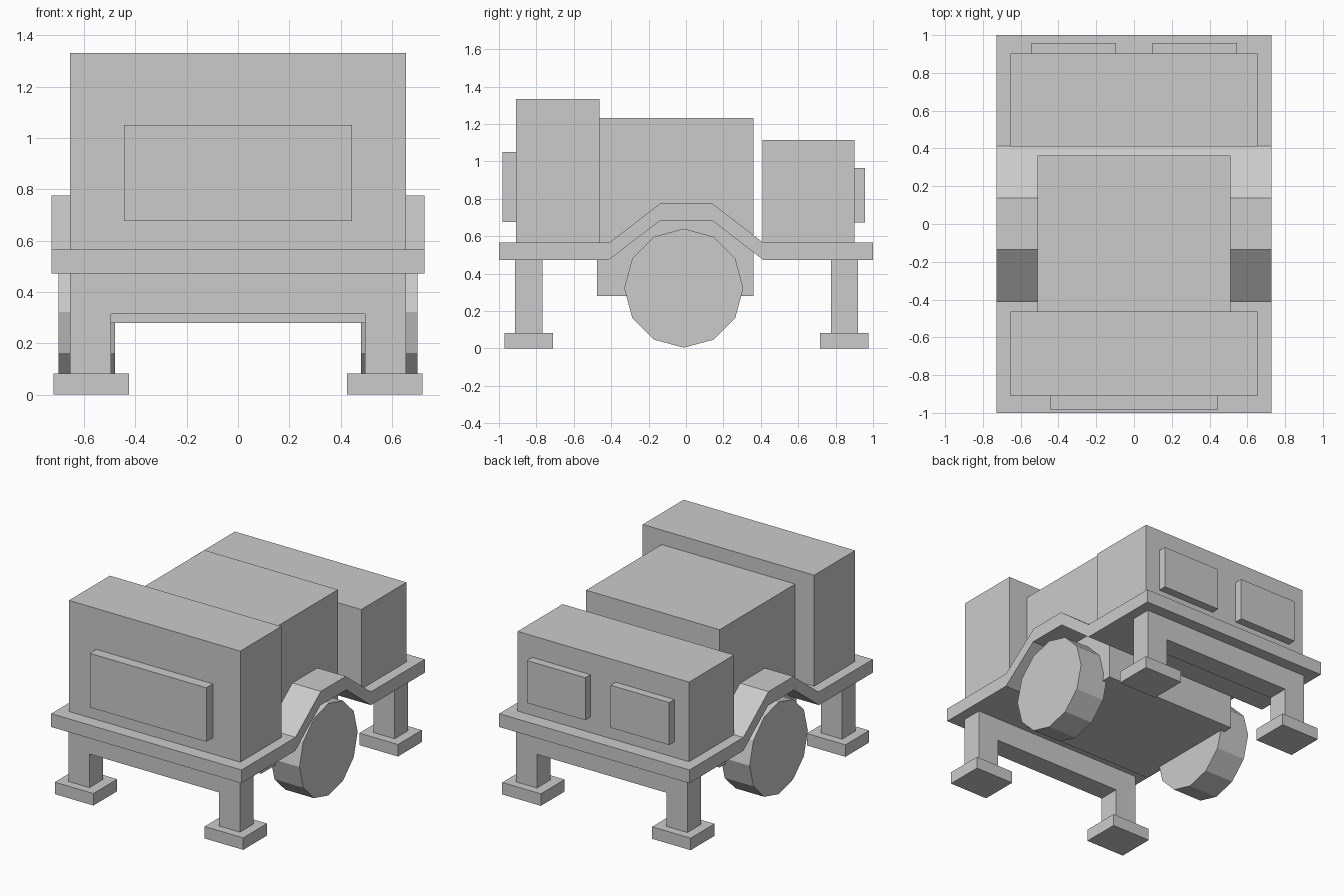
import bpy, bmesh, math
from mathutils import Matrix

if "Cube" in bpy.data.objects:
    bpy.data.objects.remove(bpy.data.objects["Cube"])


def finish(name, bm):
    bmesh.ops.recalc_face_normals(bm, faces=bm.faces)
    me = bpy.data.meshes.new(name)
    bm.to_mesh(me)
    bm.free()
    ob = bpy.data.objects.new(name, me)
    bpy.context.collection.objects.link(ob)
    return ob


def box(name, x, y, z):
    """Box from (min, max) ranges."""
    bm = bmesh.new()
    bmesh.ops.create_cube(bm, size=1)
    for v in bm.verts:
        v.co = [(r[0] + r[1]) / 2 + c * (r[1] - r[0]) for r, c in zip((x, y, z), v.co)]
    return finish(name, bm)


def extrude(name, points, offset):
    """Closed profile extruded along an offset vector."""
    bm = bmesh.new()
    face = bm.faces.new([bm.verts.new(p) for p in points])
    ret = bmesh.ops.extrude_face_region(bm, geom=[face], use_keep_orig=True)
    bmesh.ops.translate(bm, vec=offset,
                        verts=[g for g in ret["geom"] if isinstance(g, bmesh.types.BMVert)])
    return finish(name, bm)


# Bent deck plate that arches over the wheels
top = [(-1, .565), (-.41, .565), (-.135, .777), (.138, .777), (.413, .565), (1, .565)]
bottom = [(-1, .473), (-.413, .473), (-.14, .682), (.142, .682), (.413, .473), (1, .473)]
extrude("deck", [(-.727, y, z) for y, z in top + bottom[::-1]], (1.454, 0, 0))

# Housings on the deck
box("front_cabinet", (-.655, .655), (-.91, -.463), (.565, 1.332))
box("front_panel", (-.445, .445), (-.982, -.91), (.677, 1.05))
box("middle_body", (-.51, .51), (-.475, .362), (.28, 1.232))
box("rear_cabinet", (-.655, .655), (.41, .902), (.565, 1.115))
box("rear_panel_left", (-.542, -.095), (.902, .958), (.672, .965))
box("rear_panel_right", (.098, .545), (.902, .958), (.672, .965))

# Leg frames: crossbar with two legs, standing on feet
frame = [(-.655, .083), (-.495, .083), (-.495, .315), (.495, .315),
         (.495, .083), (.655, .083), (.655, .473), (-.655, .473)]
for end, y in (("front", -.841), ("rear", .847)):
    extrude(end + "_leg_frame", [(x, y - .073, z) for x, z in frame], (0, .146, 0))
    for side, s in (("left", -1), ("right", 1)):
        box(f"{end}_{side}_foot", sorted((s * .425, s * .72)), (y - .13, y + .13), (0, .083))

# Twelve-sided wheels
for side, s in (("left", -1), ("right", 1)):
    bm = bmesh.new()
    bmesh.ops.create_cone(bm, cap_ends=True, segments=12, radius1=.318, radius2=.318, depth=.22,
                          matrix=Matrix.Translation((s * .59, -.012, .322))
                          @ Matrix.Rotation(math.pi / 2, 4, "Y"))
    finish(side + "_wheel", bm)
